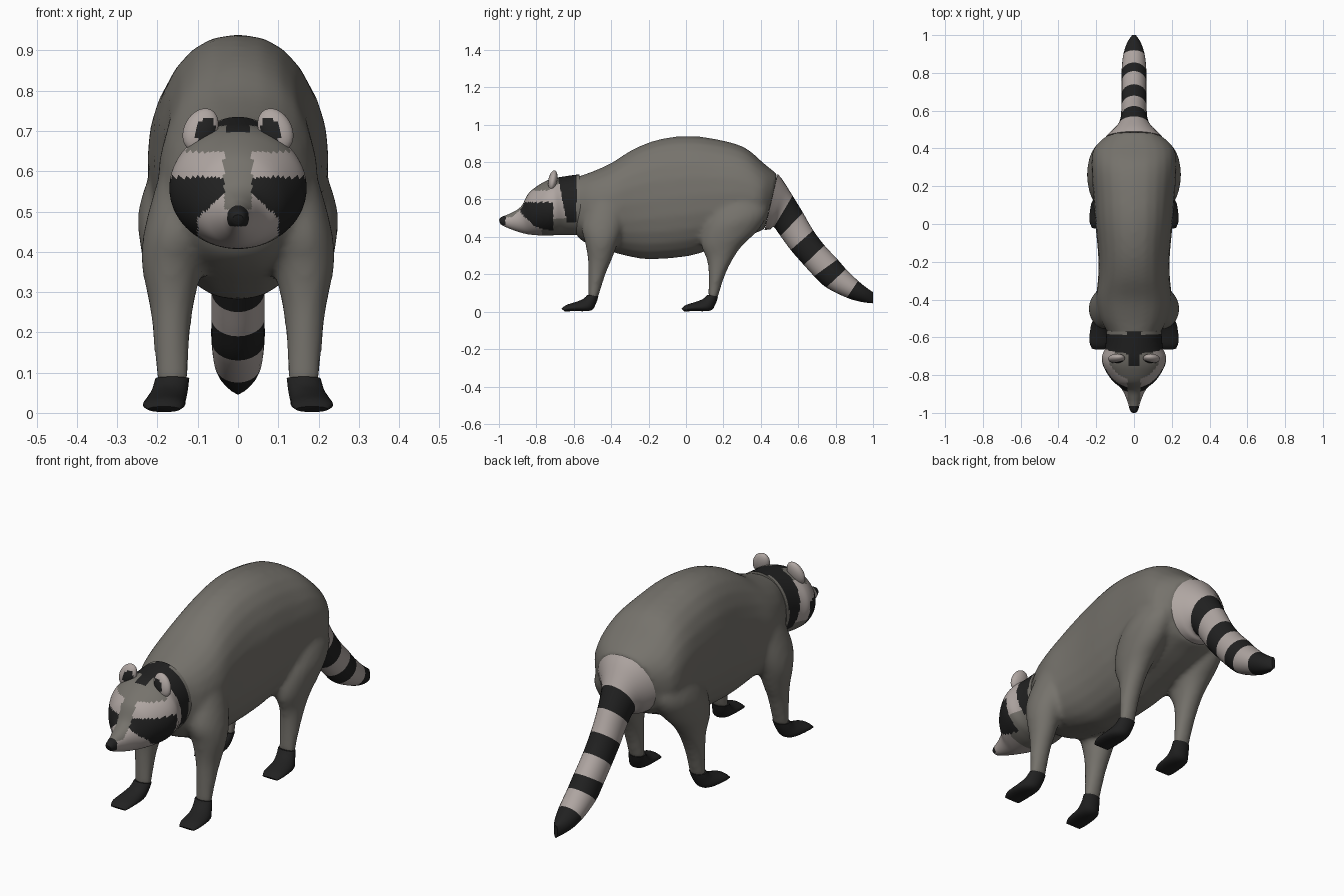
import bpy, bmesh, math
from mathutils import Vector

cube = bpy.data.objects.get("Cube")
if cube:
    bpy.data.objects.remove(cube, do_unlink=True)


def material(name, rgb):
    m = bpy.data.materials.new(name)
    m.use_nodes = True
    m.diffuse_color = (*rgb, 1)
    node = next(n for n in m.node_tree.nodes if n.type == 'BSDF_PRINCIPLED')
    node.inputs["Base Color"].default_value = (*rgb, 1)
    node.inputs["Roughness"].default_value = 0.9
    return m


FUR = material("grey fur", (0.18, 0.17, 0.15))
PALE = material("pale fur", (0.43, 0.38, 0.36))
DARK = material("dark fur", (0.015, 0.015, 0.015))
ALL = [FUR, PALE, DARK]
GREY, LIGHT, BLACK = range(3)


def smooth(ob):
    bpy.ops.object.select_all(action='DESELECT')
    ob.select_set(True)
    bpy.context.view_layer.objects.active = ob
    bpy.ops.object.shade_smooth_by_angle(angle=math.radians(50))


def finish(bm, name, mats):
    bmesh.ops.recalc_face_normals(bm, faces=bm.faces[:])
    mesh = bpy.data.meshes.new(name)
    bm.to_mesh(mesh)
    bm.free()
    for m in mats:
        mesh.materials.append(m)
    ob = bpy.data.objects.new(name, mesh)
    bpy.context.collection.objects.link(ob)
    smooth(ob)
    return ob


def spline(rows, i, t):
    """Catmull-Rom blend of number rows between row i and i + 1."""
    a, b = rows[max(i - 1, 0)], rows[i]
    c, d = rows[i + 1], rows[min(i + 2, len(rows) - 1)]
    return [q + t / 2 * (r - p + t * (2 * p - 5 * q + 4 * r - s
            + t * (3 * (q - r) + s - p))) for p, q, r, s in zip(a, b, c, d)]


def loft(name, rows, mats, rule=None, side=1, segs=24, steps=4, power=1.0):
    """Rows: upper y, z, lower y, z, half width, optional centre x."""
    rows = [(*r, 0) if len(r) == 5 else r for r in rows]
    stations = [(i, spline(rows, i, k / steps))
                for i in range(len(rows) - 1) for k in range(steps)]
    stations.append((len(rows) - 2, rows[-1]))
    bm = bmesh.new()
    rings = []
    for _, (ty, tz, by, bz, width, cx) in stations:
        ring = []
        for k in range(segs):
            a = math.tau * k / segs
            c, s = [math.copysign(abs(v) ** power, v) for v in (math.cos(a), math.sin(a))]
            ring.append(bm.verts.new((side * cx + width * s,
                                      (ty + by + c * (ty - by)) / 2,
                                      max(0, (tz + bz + c * (tz - bz)) / 2))))
        rings.append(ring)
    for (i, _), r0, r1 in zip(stations, rings, rings[1:]):
        for k in range(segs):
            n = (k + 1) % segs
            f = bm.faces.new((r0[k], r0[n], r1[n], r1[k]))
            if rule:
                f.material_index = rule(f.calc_center_median(), i)
    for ring, i in ((rings[0], 0), (rings[-1], len(rows) - 2)):
        f = bm.faces.new(ring)
        if rule:
            f.material_index = rule(f.calc_center_median(), i)
    return finish(bm, name, mats)


# Torso and legs, fused into one skin
parts = [loft("body", [
    (-.64, .70, -.60, .44, .11), (-.57, .725, -.57, .39, .142),
    (-.50, .75, -.50, .35, .18), (-.40, .795, -.40, .32, .20),
    (-.28, .87, -.28, .29, .19), (-.15, .92, -.18, .28, .19),
    (0, .94, 0, .295, .205), (.15, .925, .13, .33, .215),
    (.31, .88, .28, .38, .225), (.42, .79, .37, .42, .215),
    (.49, .735, .42, .44, .152)], [FUR], power=.87)]

FRONT_LEG = [
    (-.52, .60, -.32, .62, .07, .12), (-.56, .46, -.33, .48, .085, .145),
    (-.54, .37, -.36, .38, .077, .163), (-.525, .28, -.40, .27, .057, .165),
    (-.522, .20, -.43, .20, .047, .165), (-.522, .07, -.473, .065, .040, .163)]
HIND_LEG = [
    (.16, .62, .42, .66, .07, .13), (.10, .47, .44, .54, .092, .155),
    (.08, .36, .39, .44, .077, .163), (.11, .28, .29, .34, .057, .165),
    (.12, .20, .215, .21, .047, .165), (.118, .07, .167, .065, .040, .163)]
FOOT = [
    (-.527, .09, -.468, .082, .042, .163), (-.55, .068, -.483, .04, .045, .17),
    (-.59, .052, -.51, .006, .05, .18), (-.64, .036, -.60, .003, .052, .184),
    (-.665, .016, -.65, .002, .04, .184)]

for side, word in ((1, "left"), (-1, "right")):
    for pos, leg, shift in (("front", FRONT_LEG, 0), ("hind", HIND_LEG, .64)):
        parts.append(loft(f"{word}_{pos}_leg", leg, [FUR], side=side))
        foot = [(a + shift, b, c + shift, d, w, x) for a, b, c, d, w, x in FOOT]
        loft(f"{word}_{pos}_foot", foot, [DARK], side=side)

bpy.ops.object.select_all(action='DESELECT')
for p in parts:
    p.select_set(True)
body = parts[0]
bpy.context.view_layer.objects.active = body
bpy.ops.object.join()
skin = body.modifiers.new("skin", 'REMESH')
skin.mode = 'VOXEL'
skin.voxel_size = .013
skin.use_smooth_shade = True
relax = body.modifiers.new("relax", 'SMOOTH')
relax.factor = .5
relax.iterations = 8
for name in ("skin", "relax"):
    bpy.ops.object.modifier_apply(modifier=name)
smooth(body)

# Ringed tail: one band per pair of stations
loft("tail", [
    (.49, .737, .42, .438, .153), (.52, .70, .45, .44, .122),
    (.57, .62, .47, .452, .085), (.625, .53, .505, .405, .07),
    (.68, .435, .56, .33, .067), (.74, .355, .63, .25, .066),
    (.81, .28, .685, .19, .066), (.855, .228, .75, .13, .066),
    (.92, .165, .86, .075, .058), (.97, .125, .94, .052, .038),
    (1, .105, 1, .045, .01)], ALL,
    rule=lambda p, i: BLACK if i >= 8 or (i >= 2 and i % 2 == 0) else LIGHT)


# Head with face markings
def face_marks(p, _):
    x, y, z = abs(p.x), p.y, p.z
    if y < -.965 and z > .463:
        return BLACK                                    # nose
    collar = -.685 + (.72 - z) * .2
    if collar < y < -.585 and z > .48 or (x < .035 and z > .69 and y > -.75):
        return BLACK                                    # collar
    if x < .034 and z > .505:
        return GREY                                     # nose bridge
    if -.89 < y < -.71 and z < .585 and (x > .1 or z > .575 - .9 * x):
        return BLACK                                    # mask
    if .585 <= z < .648 and x > .036 and y < -.70:
        return LIGHT                                    # brow
    if z < .585 and y < -.77 or (.5 < z < .68 and -.73 < y < collar):
        return LIGHT                                    # muzzle and cheek
    return GREY


loft("head", [
    (-1, .492, -.995, .474, .012), (-.985, .507, -.98, .46, .022),
    (-.93, .53, -.92, .435, .04), (-.88, .565, -.86, .417, .068),
    (-.84, .635, -.81, .41, .118), (-.775, .685, -.74, .407, .16),
    (-.72, .71, -.69, .41, .17), (-.66, .722, -.64, .41, .152),
    (-.57, .735, -.56, .41, .145)], ALL, rule=face_marks, segs=72, steps=12)

# Ears: flattened domes with a dark inner patch
for side, word in ((1, "left"), (-1, "right")):
    bm = bmesh.new()
    bmesh.ops.create_uvsphere(bm, u_segments=24, v_segments=16, radius=1)
    for f in bm.faces:
        c = f.calc_center_median()
        inner = c.y < 0 and Vector((c.x + side * .25, c.z)).length < .55
        f.material_index = BLACK if inner else LIGHT
    for v in bm.verts:
        x, y, z = v.co
        v.co = (side * .093 + .043 * x - side * .012 * z,
                -.712 + .024 * y + .008 * z, .703 + .053 * z)
    finish(bm, f"{word}_ear", ALL)
